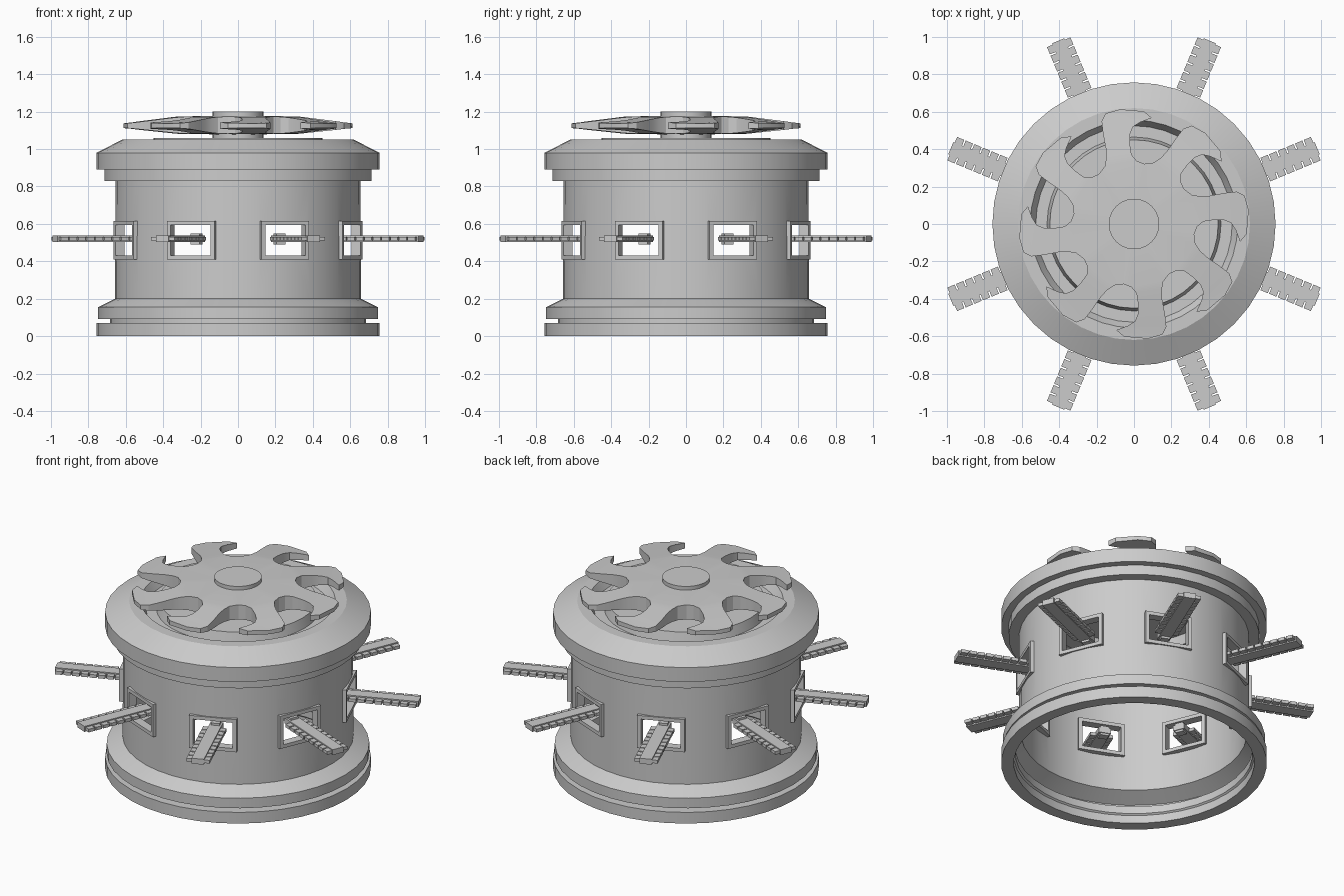
import bpy, bmesh, math
from mathutils import Matrix

if "Cube" in bpy.data.objects:
    bpy.data.objects.remove(bpy.data.objects["Cube"])

SEG = 40


def finish(name, bm, smooth=True):
    bmesh.ops.remove_doubles(bm, verts=bm.verts, dist=1e-5)
    bmesh.ops.recalc_face_normals(bm, faces=bm.faces)
    me = bpy.data.meshes.new(name)
    bm.to_mesh(me)
    bm.free()
    ob = bpy.data.objects.new(name, me)
    bpy.context.collection.objects.link(ob)
    bpy.ops.object.select_all(action='DESELECT')
    bpy.context.view_layer.objects.active = ob
    ob.select_set(True)
    if smooth:
        bpy.ops.object.shade_smooth_by_angle(angle=math.radians(25))
    return ob


def lathe(name, profile, closed=False, smooth=True):
    bm = bmesh.new()
    rings = []
    for r, z in profile:
        if r == 0:
            rings.append([bm.verts.new((0, 0, z))] * SEG)
        else:
            rings.append([bm.verts.new((r * math.cos(t), r * math.sin(t), z))
                          for t in (2 * math.pi * i / SEG for i in range(SEG))])
    pairs = list(zip(rings, rings[1:]))
    if closed:
        pairs.append((rings[-1], rings[0]))
    for a, b in pairs:
        for i in range(SEG):
            j = (i + 1) % SEG
            q = list(dict.fromkeys((a[i], a[j], b[j], b[i])))
            if len(q) > 2:
                bm.faces.new(q)
    return finish(name, bm, smooth)


def box(bm, x0, x1, y0, y1, z0, z1, rot):
    m = (rot @ Matrix.Translation(((x0 + x1) / 2, (y0 + y1) / 2, (z0 + z1) / 2))
         @ Matrix.Diagonal((x1 - x0, y1 - y0, z1 - z0, 1)))
    bmesh.ops.create_cube(bm, size=1, matrix=m)


ROTS = [Matrix.Rotation(math.radians(22.5 + 45 * k), 4, 'Z') for k in range(8)]

# hollow drum with stepped base and cap, thin-walled and open below
outer = [(.685, 0), (.757, 0), (.757, .07), (.685, .07), (.685, .092), (.748, .092),
         (.748, .155), (.657, .20), (.655, .83), (.715, .83), (.715, .89),
         (.757, .89), (.757, .98), (.62, 1.05), (.555, 1.05), (.525, 1.0),
         (.465, 1.0), (.45, 1.06), (0, 1.06)]
inner = [(0, 1.045), (.44, 1.045), (.45, .985), (.535, .985), (.565, 1.035), (.615, 1.035),
         (.743, .97), (.743, .904), (.702, .904), (.702, .844), (.643, .844),
         (.643, .193), (.736, .147), (.736, .104), (.675, .104), (.675, .058), (.685, .05)]
drum = lathe("drum_body", outer + inner, closed=True, smooth=False)

# window openings cut through the drum wall
bm = bmesh.new()
for rot in ROTS:
    box(bm, .55, .75, -.126, .126, .421, .604, rot)
cutter = finish("window_cutter", bm, False)
cutter.hide_render = True
mod = drum.modifiers.new("windows", 'BOOLEAN')
mod.object = cutter
mod.operation = 'DIFFERENCE'
mod.solver = 'EXACT'
bpy.context.view_layer.objects.active = drum
cutter.select_set(False)
drum.select_set(True)
bpy.ops.object.modifier_apply(modifier=mod.name)
bpy.ops.object.shade_smooth_by_angle(angle=math.radians(25))
bpy.data.objects.remove(cutter)

# window frames
bm = bmesh.new()
for rot in ROTS:
    for s in (-1, 1):
        ys = sorted((s * .138, s * .116))
        box(bm, .61, .662, ys[0], ys[1], .41, .615, rot)
    box(bm, .61, .662, -.116, .116, .41, .432, rot)
    box(bm, .61, .662, -.116, .116, .593, .615, rot)
finish("window_frames", bm, False)

# toothed bars sticking out of the windows
bm = bmesh.new()
for rot in ROTS:
    box(bm, .55, 1.06, -.036, .036, .503, .537, rot)
    box(bm, .555, .60, -.025, .025, .49, .55, rot)
    for i in range(9):
        x = .61 + i * .05
        for s in (-1, 1):
            ys = sorted((s * .036, s * .068))
            box(bm, x, x + .042, ys[0], ys[1], .51, .53, rot)
finish("saw_bars", bm, False)

# swirling rotor: left and right edge of one hooked blade as (radius, degrees)
LEFT = [(.345, 117), (.38, 113), (.43, 110.5), (.48, 109.5), (.53, 108.5),
        (.575, 107.5), (.61, 104.5), (.618, 97)]
RIGHT = [(.338, 87.5), (.37, 92), (.43, 93), (.48, 92.6), (.52, 90.6),
         (.545, 86.5), (.575, 80.5), (.605, 85)]
GAP = (.326, 124.4 - 45 + 1)


def rotor_z(r, top):
    f = max(0, (r - .28) / .34)
    return 1.18 - .043 * f if top else 1.077 + .036 * f


bm = bmesh.new()


def pair(p, k):
    a = math.radians(p[1] + 45 * k)
    return [bm.verts.new((p[0] * math.cos(a), p[0] * math.sin(a), rotor_z(p[0], t)))
            for t in (0, 1)]


outline, core = [], []
for k in range(8):
    g = pair(GAP, k)
    L = [pair(p, k) for p in LEFT]
    R = [pair(p, k) for p in RIGHT]
    for i in range(len(L) - 1):
        for t in (0, 1):
            bm.faces.new((L[i][t], R[i][t], R[i + 1][t], L[i + 1][t]))
    outline += [g] + R + L[::-1]
    core += [g, R[0], L[0]]
for a, b in zip(outline, outline[1:] + outline[:1]):
    bm.faces.new((a[0], b[0], b[1], a[1]))
for t, z in ((0, 1.077), (1, 1.18)):
    c = bm.verts.new((0, 0, z))
    for a, b in zip(core, core[1:] + core[:1]):
        bm.faces.new((c, a[t], b[t]))
finish("rotor_blades", bm)

# rotor hub
lathe("rotor_hub", [(0, 1.055), (.135, 1.055), (.135, 1.2), (0, 1.2)])
